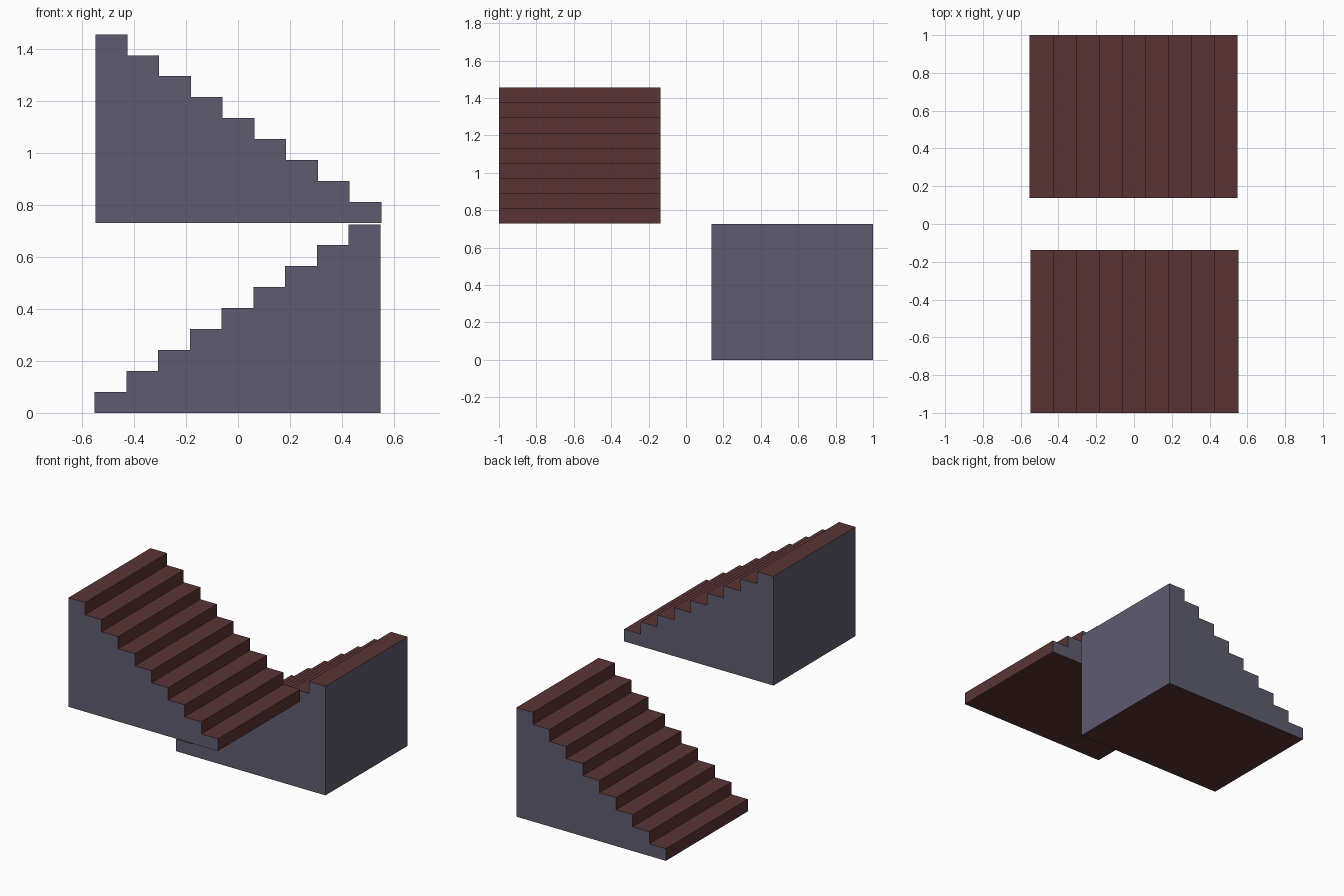
import bpy, bmesh

if "Cube" in bpy.data.objects:
    bpy.data.objects.remove(bpy.data.objects["Cube"])

STEPS = 9
RUN = 1.1 / STEPS
RISE = 0.7255 / STEPS


def material(name, color):
    m = bpy.data.materials.new(name)
    m.diffuse_color = (*color, 1.0)
    m.use_nodes = True
    m.node_tree.nodes["Principled BSDF"].inputs["Base Color"].default_value = m.diffuse_color
    return m


stone = material("slate grey", (0.112, 0.107, 0.162))
tread = material("dark red brown", (0.102, 0.034, 0.034))


def flight(name, x0, direction, y0, y1, z0):
    """Solid stair flight climbing from x0 along direction (+1 or -1)."""
    # Stepped side profile
    pts = [(0, 0)]
    for i in range(STEPS):
        pts += [(i * RUN, (i + 1) * RISE), ((i + 1) * RUN, (i + 1) * RISE)]
    pts.append((STEPS * RUN, 0))

    bm = bmesh.new()
    side = bm.faces.new([bm.verts.new((x0 + direction * x, y0, z0 + z)) for x, z in pts])
    ext = bmesh.ops.extrude_face_region(bm, geom=[side], use_keep_orig=True)
    verts = [v for v in ext["geom"] if isinstance(v, bmesh.types.BMVert)]
    bmesh.ops.translate(bm, verts=verts, vec=(0, y1 - y0, 0))
    bmesh.ops.recalc_face_normals(bm, faces=bm.faces)

    # Treads, risers and underside are brown; sides and tall end are grey
    for f in bm.faces:
        n = f.normal
        grey = abs(n.y) > 0.5 or n.x * direction > 0.5
        f.material_index = 0 if grey else 1

    me = bpy.data.meshes.new(name)
    bm.to_mesh(me)
    bm.free()
    me.materials.append(stone)
    me.materials.append(tread)
    ob = bpy.data.objects.new(name, me)
    bpy.context.collection.objects.link(ob)


# Lower flight at the back climbs to +x, upper flight in front climbs to -x
flight("lower_flight", -0.552, 1, 0.137, 1.0, 0.0)
flight("upper_flight", 0.552, -1, -1.0, -0.137, 0.7305)
